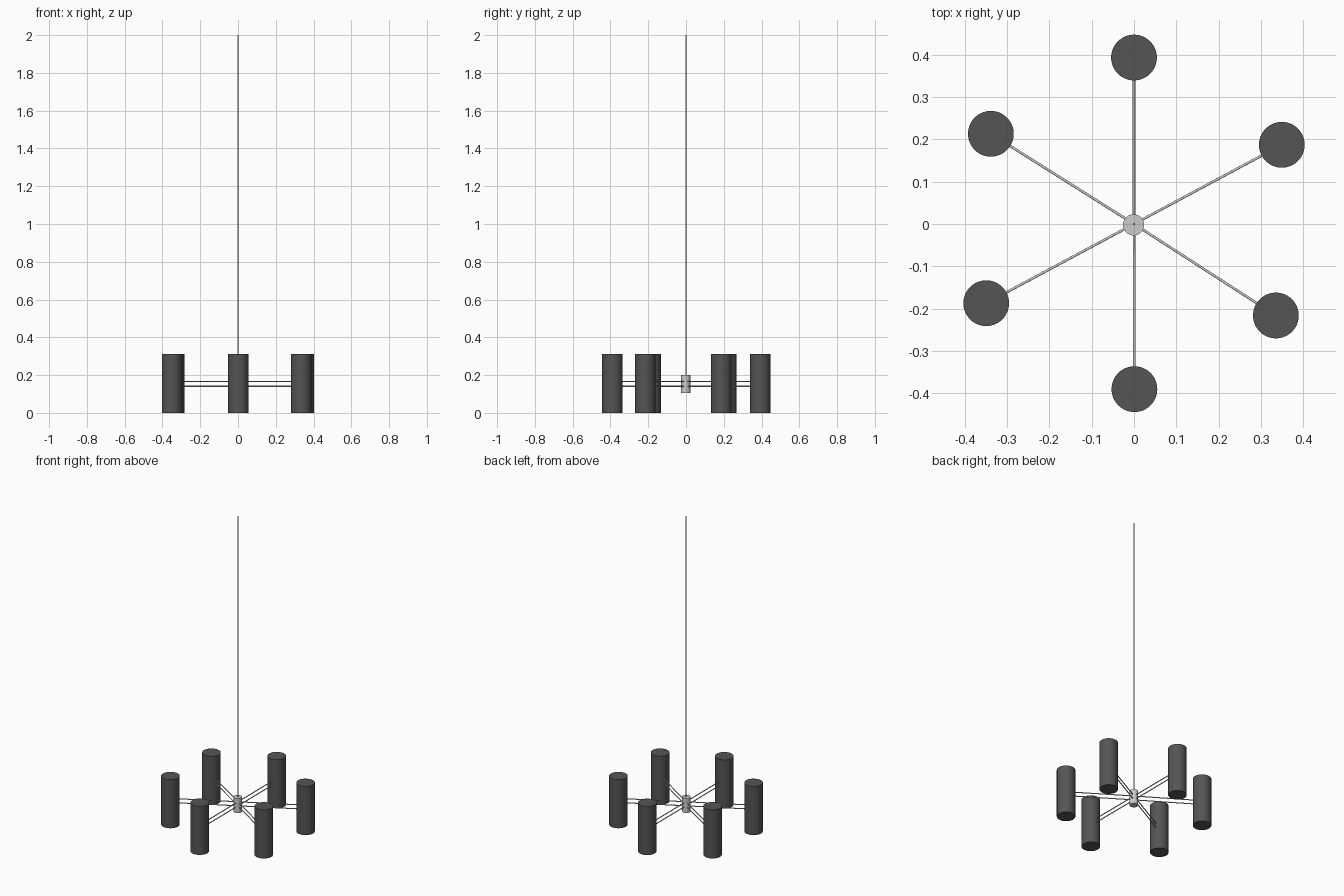
import bpy
import math
from mathutils import Vector

if "Cube" in bpy.data.objects:
    bpy.data.objects.remove(bpy.data.objects["Cube"])

dark = bpy.data.materials.new("dark_grey")
dark.diffuse_color = (0.09, 0.09, 0.09, 1)
dark.use_nodes = True
dark.node_tree.nodes["Principled BSDF"].inputs["Base Color"].default_value = dark.diffuse_color


def rod(name, a, b, radius, sides, mat=None):
    """Smooth capped cylinder running from point a to point b."""
    a, b = Vector(a), Vector(b)
    d = b - a
    bpy.ops.mesh.primitive_cylinder_add(
        vertices=sides, radius=radius, depth=d.length, location=(a + b) / 2,
        rotation=d.to_track_quat('Z', 'Y').to_euler())
    ob = bpy.context.object
    ob.name = name
    bpy.ops.object.shade_smooth_by_angle(angle=math.radians(40))
    if mat:
        ob.data.materials.append(mat)
    return ob


# hanging rod and central hub
rod("hanging_rod", (0, 0, 0.19), (0, 0, 2.0), 0.003, 16)
rod("hub", (-0.001, -0.002, 0.106), (-0.001, -0.002, 0.2), 0.025, 48)

# lamp cylinders, each held by a pair of stacked arms
SHADE_R = 0.054
centres = [(0, 0.393), (0.349, 0.187), (0.335, -0.216),
           (0.001, -0.390), (-0.349, -0.187), (-0.338, 0.213)]
for i, (x, y) in enumerate(centres, 1):
    rod(f"lamp_shade_{i}", (x, y, 0), (x, y, 0.312), SHADE_R, 64, dark)
    out = Vector((x, y, 0))
    start = out.normalized() * 0.015
    end = out - out.normalized() * (SHADE_R - 0.005)
    for level, z in (("lower", 0.141), ("upper", 0.167)):
        up = Vector((0, 0, z))
        rod(f"{level}_arm_{i}", start + up, end + up, 0.003, 16)
